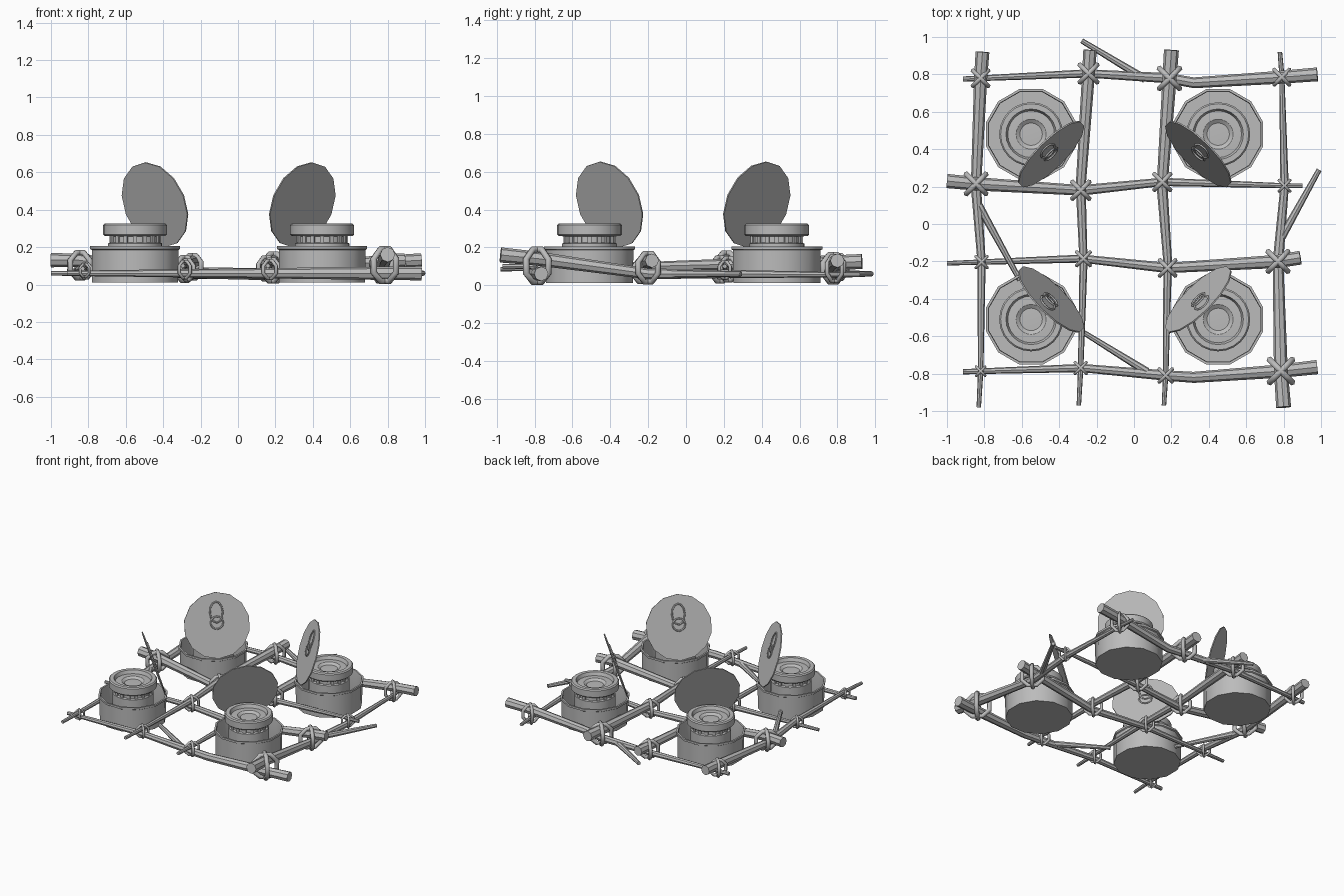
import bpy, bmesh
from math import sin, cos, pi, sqrt
from mathutils import Vector, Matrix

cube = bpy.data.objects.get("Cube")
if cube:
    bpy.data.objects.remove(cube)

grey = bpy.data.materials.new("plain_grey")
grey.use_nodes = True
colour = (0.5, 0.5, 0.5, 1)
grey.diffuse_color = colour
grey.node_tree.nodes["Principled BSDF"].inputs["Base Color"].default_value = colour


def finish(bm, name, matrix=Matrix(), sharp=0.75):
    """Turn a bmesh into an object, smooth except at sharp edges."""
    bmesh.ops.recalc_face_normals(bm, faces=bm.faces)
    for face in bm.faces:
        face.smooth = True
    for edge in bm.edges:
        edge.smooth = edge.calc_face_angle(0) < sharp
    mesh = bpy.data.meshes.new(name)
    bm.to_mesh(mesh)
    bm.free()
    mesh.materials.append(grey)
    obj = bpy.data.objects.new(name, mesh)
    obj.matrix_world = matrix
    bpy.context.collection.objects.link(obj)
    return obj


def lathe(bm, profile, sides, turn=0.0):
    """Spin a (radius, height) profile round z; zero radius closes it."""
    rings = []
    for r, z in profile:
        if r == 0:
            rings.append([bm.verts.new((0, 0, z))] * sides)
        else:
            rings.append([bm.verts.new((r * cos(turn + 2 * pi * k / sides),
                                        r * sin(turn + 2 * pi * k / sides), z))
                          for k in range(sides)])
    for a, b in zip(rings, rings[1:]):
        for k in range(sides):
            n = (k + 1) % sides
            corners = list(dict.fromkeys((a[k], a[n], b[n], b[k])))
            bm.faces.new(corners)


def tube(bm, points, radii, sides=8, closed=False, up=Vector((0, 0, 1))):
    """Sweep a round section along points."""
    rings, count = [], len(points)
    for i, p in enumerate(points):
        if closed:
            along = points[(i + 1) % count] - points[i - 1]
        else:
            along = points[min(i + 1, count - 1)] - points[max(i - 1, 0)]
        side = along.cross(up).normalized()
        top = side.cross(along).normalized()
        rings.append([bm.verts.new(p + radii[i] * (side * cos(2 * pi * k / sides)
                                                  + top * sin(2 * pi * k / sides)))
                      for k in range(sides)])
    pairs = list(zip(rings, rings[1:]))
    if closed:
        pairs.append((rings[-1], rings[0]))
    else:
        bm.faces.new(rings[0])
        bm.faces.new(rings[-1])
    for a, b in pairs:
        for k in range(sides):
            n = (k + 1) % sides
            bm.faces.new((a[k], a[n], b[n], b[k]))


def stick(name, r0, r1, points):
    """Tapered stick; returns its points and radii for finding joints."""
    points = [Vector(p) for p in points]
    length = (points[-1] - points[0]).length
    radii = [r0 + (r1 - r0) * (p - points[0]).length / length for p in points]
    bm = bmesh.new()
    tube(bm, points, radii)
    finish(bm, name)
    return points, radii


def sample(rod, axis, value):
    """Point and radius of a rod where its x or y equals value."""
    points, radii = rod
    for i in range(len(points) - 1):
        a, b = points[i][axis], points[i + 1][axis]
        if min(a, b) <= value <= max(a, b):
            t = (value - a) / (b - a)
            return points[i].lerp(points[i + 1], t), radii[i] + t * (radii[i + 1] - radii[i])


# Sticks running front to back
long_sticks = [
    stick("long_stick_1", .037, .012, [(-.81, .92, .125), (-.82, .78, .12), (-.845, .2, .075),
                                       (-.815, -.2, .09), (-.82, -.79, .09), (-.83, -.98, .085)]),
    stick("long_stick_2", .036, .012, [(-.235, .93, .125), (-.245, .78, .12), (-.285, .2, .11),
                                       (-.27, -.2, .10), (-.285, -.77, .10), (-.295, -.97, .10)]),
    stick("long_stick_3", .040, .012, [(.2, .93, .125), (.19, .78, .12), (.15, .2, .11),
                                       (.18, -.2, .10), (.17, -.8, .10), (.16, -.97, .10)]),
    stick("long_stick_4", .012, .040, [(.78, .92, .055), (.79, .8, .055), (.805, .2, .06),
                                       (.77, -.2, .06), (.785, -.78, .14), (.8, -.98, .16)]),
]

# Sticks running side to side
cross_sticks = [
    stick("cross_stick_1", .014, .037, [(-.915, .775, .07), (-.25, .805, .07), (.18, .78, .06),
                                        (.32, .755, .065), (.79, .785, .12), (.98, .8, .13)]),
    stick("cross_stick_2", .038, .012, [(-1, .23, .13), (-.85, .215, .13), (-.28, .18, .055),
                                        (.15, .225, .06), (.8, .205, .1), (.9, .205, .1)]),
    stick("cross_stick_3", .012, .037, [(-1, -.21, .06), (-.28, -.185, .055), (.18, -.235, .05),
                                        (.77, -.2, .125), (.89, -.18, .13)]),
    stick("cross_stick_4", .014, .038, [(-.915, -.79, .06), (-.28, -.77, .06), (.17, -.81, .06),
                                        (.32, -.82, .06), (.8, -.785, .06), (.98, -.765, .06)]),
]

# Side twigs forking off the outer sticks
stick("twig_left", .022, .014, [(.79, -.07, .06), (.99, .29, .06)])
stick("twig_right", .022, .014, [(-.83, .1, .08), (-.61, -.3, .07)])
stick("twig_back", .022, .014, [(.06, .775, .06), (-.28, .98, .06)])
stick("twig_front", .022, .014, [(.07, -.79, .06), (-.27, -.58, .06)])

# Crossed rope lashings at every joint
for i, rod in enumerate(long_sticks):
    for j, bar in enumerate(cross_sticks):
        y = bar[0][1].y
        for _ in range(4):
            p, rp = sample(rod, 1, y)
            q, rq = sample(bar, 0, p.x)
            y = q.y
        size = rp + rq
        centre = (p + q) / 2
        bm = bmesh.new()
        for s in (1, -1):
            flat = Vector((1, s, 0)).normalized()
            normal = Vector((-s, 1, 0)).normalized()
            loop = []
            for k in range(8):
                a = 2 * pi * (k + .5) / 8
                offset = flat * cos(a) * size * 1.25
                offset.z = sin(a) * max(size, abs(p.z - q.z) * .6 + size * .5) * 1.12
                spot = centre + offset
                spot.z = max(spot.z, size * .26)
                loop.append(spot)
            tube(bm, loop, [size * .25] * 8, 6, True, normal)
        finish(bm, f"lashing_{i + 1}_{j + 1}", sharp=1.2)

# Open tins holding capped canisters, each with a raised lid
tin_profile = [(0, .012), (.238, .012), (.24, .185), (.249, .19), (.249, .205),
               (.236, .205), (.233, .19), (.233, .04), (0, .04)]
canister_profile = [(0, .29), (.06, .288), (.08, .302), (.09, .302), (.125, .300), (.135, .325),
                    (.163, .325), (.171, .317), (.171, .268), (.163, .260), (.13, .258),
                    (.13, .225), (.145, .22), (.145, .04)]
number = 0
for sx, cx in ((-1, -.55), (1, .45)):
    for sy, cy in ((-1, -.51), (1, .48)):
        number += 1
        place = Matrix.Translation((cx, cy, 0))

        bm = bmesh.new()
        lathe(bm, tin_profile, 12, pi / 12)
        finish(bm, f"tin_{number}", place)

        bm = bmesh.new()
        lathe(bm, canister_profile, 24)
        finish(bm, f"canister_{number}", place, .5)

        # Upright ribs round the canister neck
        bm = bmesh.new()
        for k in range(16):
            spin = Matrix.Rotation(2 * pi * k / 16, 4, "Z")
            bmesh.ops.create_cube(bm, size=1, matrix=spin @ Matrix.Translation((.13, 0, .24))
                                  @ Matrix.Diagonal((.016, .022, .05, 1)))
        finish(bm, f"neck_ribs_{number}", place)

        # Lid leaning over its tin from the inner corner
        inward = Vector((-sx, -sy, 0)).normalized()
        lean = .31
        up = Vector((0, 0, cos(lean))) - inward * sin(lean)
        normal = inward * cos(lean) + Vector((0, 0, sin(lean)))
        side = up.cross(normal)
        frame = Matrix((side, up, normal)).transposed().to_4x4()
        pose = Matrix.Translation(Vector((cx, cy, .426)) + inward * .15) @ frame
        bm = bmesh.new()
        lathe(bm, [(0, -.004), (.238, -.004), (.238, .004), (0, .004)], 14, pi / 14)
        finish(bm, f"lid_{number}", pose)

        # Pull tab: a ring at the middle and a long loop above it
        bm = bmesh.new()
        ring = [Vector((.045 * cos(2 * pi * k / 12), .045 * sin(2 * pi * k / 12) + .02, .007))
                for k in range(12)]
        tube(bm, ring, [.006] * 12, 6, True)
        loop = [Vector((.046 * cos(2 * pi * k / 12), .095 + .075 * sin(2 * pi * k / 12), .006))
                for k in range(12)]
        tube(bm, loop, [.006] * 12, 6, True)
        finish(bm, f"pull_tab_{number}", pose, 1.2)
